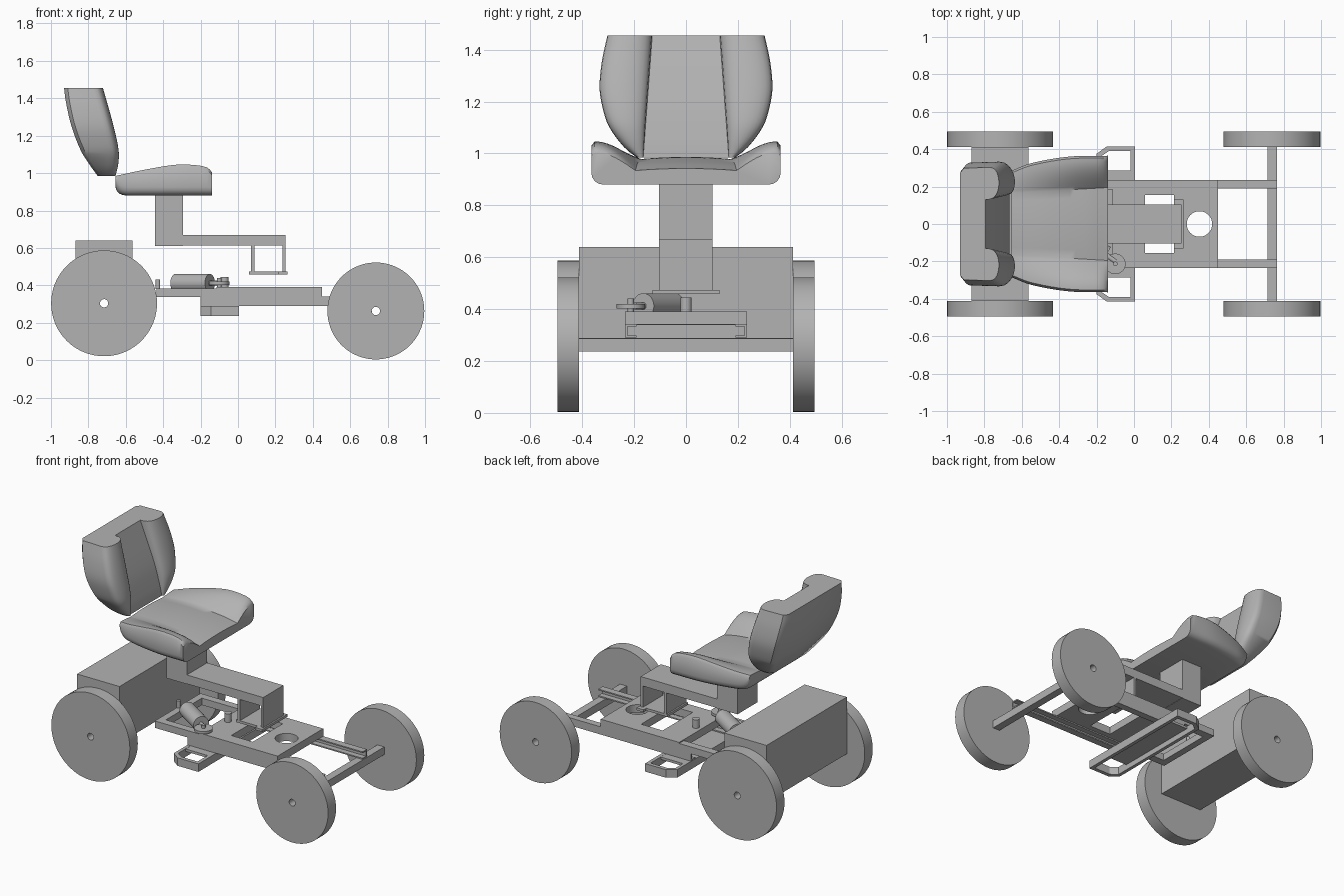
import bpy, bmesh, math
from mathutils import Vector

if "Cube" in bpy.data.objects:
    bpy.data.objects.remove(bpy.data.objects["Cube"], do_unlink=True)

grey = bpy.data.materials.new("plain grey")
grey.use_nodes = True
grey.diffuse_color = (0.45, 0.45, 0.45, 1)
grey.node_tree.nodes["Principled BSDF"].inputs["Base Color"].default_value = grey.diffuse_color


def finish(name, bm, smooth=None):
    """Turn a bmesh into a named grey object, optionally smooth shaded."""
    bmesh.ops.recalc_face_normals(bm, faces=bm.faces[:])
    mesh = bpy.data.meshes.new(name)
    bm.to_mesh(mesh)
    bm.free()
    mesh.materials.append(grey)
    ob = bpy.data.objects.new(name, mesh)
    bpy.context.collection.objects.link(ob)
    if smooth:
        activate(ob)
        bpy.ops.object.shade_smooth_by_angle(angle=math.radians(smooth))
    return ob


def activate(ob):
    bpy.ops.object.select_all(action='DESELECT')
    ob.select_set(True)
    bpy.context.view_layer.objects.active = ob


def loft(name, rings, smooth=None, closed=False):
    """Skin matching rings; cap both ends unless the rings form a loop."""
    bm = bmesh.new()
    rows = [[bm.verts.new(p) for p in ring] for ring in rings]
    pairs = list(zip(rows, rows[1:])) + ([(rows[-1], rows[0])] if closed else [])
    for a, b in pairs:
        for i in range(len(a)):
            j = (i + 1) % len(a)
            bm.faces.new((a[i], a[j], b[j], b[i]))
    if not closed:
        bm.faces.new(rows[0])
        bm.faces.new(rows[-1])
    return finish(name, bm, smooth)


def box(name, x, y, z):
    return loft(name, [[(x[0], y[0], h), (x[1], y[0], h), (x[1], y[1], h), (x[0], y[1], h)] for h in z])


def rod(name, start, end, radius, n=40):
    """Solid cylinder between two points."""
    start, end = Vector(start), Vector(end)
    turn = (end - start).to_track_quat('Z', 'Y')
    circle = [turn @ Vector((radius * math.cos(k * math.tau / n), radius * math.sin(k * math.tau / n), 0))
              for k in range(n)]
    return loft(name, [[p + c for c in circle] for p in (start, end)], 40)


def cut(ob, cutter):
    """Subtract the cutter and discard it."""
    cutter.hide_render = True
    mod = ob.modifiers.new("cut", 'BOOLEAN')
    mod.object, mod.operation, mod.solver = cutter, 'DIFFERENCE', 'EXACT'
    activate(ob)
    bpy.ops.object.modifier_apply(modifier=mod.name)
    bpy.data.objects.remove(cutter, do_unlink=True)


def curve_at(points, t):
    """Smoothly interpolate a few (t, value) points."""
    if t <= points[0][0]:
        return points[0][1]
    for i in range(len(points) - 1):
        (t0, v0), (t1, v1) = points[i], points[i + 1]
        if t <= t1:
            before, after = points[max(i - 1, 0)], points[min(i + 2, len(points) - 1)]
            h, u = t1 - t0, (t - t0) / (t1 - t0)
            m0 = (v1 - before[1]) / (t1 - before[0]) * h
            m1 = (after[1] - v0) / (after[0] - t0) * h
            return ((2*u**3 - 3*u*u + 1) * v0 + (u**3 - 2*u*u + u) * m0
                    + (3*u*u - 2*u**3) * v1 + (u**3 - u*u) * m1)
    return points[-1][1]


SIDES = (("right", -1), ("left", 1))
REAR_X, REAR_Z, FRONT_X, FRONT_Z = -0.716, 0.304, 0.737, 0.263
BORE = 0.022

# Wheels: flat discs with a bored hub
for end, x, z, r in (("rear", REAR_X, REAR_Z, 0.283), ("front", FRONT_X, FRONT_Z, 0.259)):
    for side, s in SIDES:
        section = ((BORE, 0.413), (r, 0.413), (r, 0.495), (BORE, 0.495))
        n = 72
        rings = [[(x + q * math.cos(k * math.tau / n), s * y, z + q * math.sin(k * math.tau / n))
                  for q, y in section] for k in range(n)]
        loft(f"{end}_{side}_wheel", rings, 40, closed=True)

# Rear housing and front axle, bored in line with the hubs
housing = box("rear_housing", (-0.87, -0.565), (-0.413, 0.413), (0.27, 0.64))
cut(housing, rod("bore", (REAR_X, -0.6, REAR_Z), (REAR_X, 0.6, REAR_Z), BORE))
axle = box("front_axle", (0.715, 0.765), (-0.413, 0.413), (0.237, 0.287))
cut(axle, rod("bore", (FRONT_X, -0.6, FRONT_Z), (FRONT_X, 0.6, FRONT_Z), BORE))

# Chassis: C-section rails, rear bars, deck plate with openings
channel = ((0.235, 0.29), (0.235, 0.34), (0.19, 0.34), (0.19, 0.332),
           (0.226, 0.332), (0.226, 0.298), (0.19, 0.298), (0.19, 0.29))
for side, s in SIDES:
    loft(f"{side}_rail", [[(x, s * y, z) for y, z in channel] for x in (-0.2, 0.765)])
    box(f"{side}_rear_bar", (-0.435, -0.115), sorted((s * 0.185, s * 0.235)), (0.338, 0.383))
box("rear_crossbar", (-0.435, -0.39), (-0.19, 0.19), (0.338, 0.383))
rod("rear_pin", (-0.428, 0, 0.38), (-0.428, 0, 0.43), 0.012)
deck = box("deck_plate", (-0.115, 0.45), (-0.235, 0.235), (0.34, 0.39))
cut(deck, rod("round_opening", (0.35, 0, 0.3), (0.35, 0, 0.45), 0.068, 64))
cut(deck, box("square_opening", (0.06, 0.215), (-0.155, 0.155), (0.3, 0.45)))

# Footrest: chamfered hoop with a covered middle and open ends
outer = ((-0.2, -0.375), (-0.145, -0.415), (0.005, -0.415),
         (0.005, 0.415), (-0.145, 0.415), (-0.2, 0.375))
inner = ((-0.178, -0.36), (-0.135, -0.39), (-0.018, -0.39),
         (-0.018, 0.39), (-0.135, 0.39), (-0.178, 0.36))
loft("footrest_frame", [[(*o, 0.237), (*o, 0.289), (*i, 0.289), (*i, 0.237)]
                        for o, i in zip(outer, inner)], closed=True)
box("footrest_cover", (-0.19, -0.01), (-0.285, 0.285), (0.272, 0.288))

# Motor, pulley and steering knob
rod("motor", (-0.335, -0.045, 0.412), (-0.15, -0.165, 0.412), 0.049)
rod("motor_shaft", (-0.15, -0.165, 0.412), (-0.1, -0.2, 0.412), 0.014)
rod("pulley", (-0.1, -0.213, 0.403), (-0.1, -0.213, 0.42), 0.055)
rod("pulley_hub", (-0.1, -0.213, 0.385), (-0.1, -0.213, 0.44), 0.012)
rod("knob", (-0.072, 0, 0.385), (-0.072, 0, 0.445), 0.022)

# Seat support: post, arm and hanging bracket
box("seat_post", (-0.443, -0.295), (-0.105, 0.103), (0.61, 0.9))
box("seat_arm", (-0.295, 0.255), (-0.105, 0.103), (0.612, 0.67))
box("bracket_rear_wall", (0.07, 0.087), (-0.105, 0.103), (0.47, 0.612))
box("bracket_front_wall", (0.238, 0.255), (-0.105, 0.103), (0.47, 0.612))
box("bracket_base", (0.06, 0.265), (-0.105, 0.103), (0.458, 0.474))
box("bracket_foot", (0.215, 0.265), (-0.13, 0.13), (0.458, 0.474))

# Seat cushion: raised side bolsters around a dished centre
crest = [(-0.655, 0.985), (-0.5, 1.018), (-0.33, 1.045), (-0.22, 1.042), (-0.16, 1.028), (-0.14, 1.005)]
dish = [(-0.655, 0.985), (-0.45, 0.985), (-0.25, 0.965), (-0.14, 0.942)]
width = [(-0.655, 0.285), (-0.55, 0.325), (-0.35, 0.36), (-0.14, 0.365)]
under = [(-0.655, 0.925), (-0.645, 0.9), (-0.62, 0.884), (-0.59, 0.88)]


def cushion_ring(x):
    w, top, mid, low = (curve_at(c, x) for c in (width, crest, dish, under))
    groove = 0.165 + 0.03 * (x + 0.655) / 0.515
    half = [(groove * k / 4, mid - 0.008 * (k / 4) ** 2) for k in range(5)]
    edge = half[-1][1]
    for k in range(1, 11):
        t = k / 10
        half.append((groove + (w - 0.012 - groove) * t, edge + (top - edge) * math.sin(t * math.pi / 2)))
    half.append((w, top - 0.015))
    half += [(w - 0.045 * (1 - math.cos(a * math.pi / 8)), low + 0.045 * (1 - math.sin(a * math.pi / 8)))
             for a in range(5)]
    mirrored = [(-y, z) for y, z in reversed(half[1:])]
    return [(x, y, z) for y, z in half + mirrored]


stations = [-0.655, -0.65, -0.645, -0.635, -0.62, -0.605] + [-0.59 + 0.025 * k for k in range(18)] + [-0.15, -0.14]
loft("seat_cushion", [cushion_ring(x) for x in stations], 40)

# Backrest: swept back, rounded bolsters and a recessed centre panel
rear = [(0.985, -0.75), (1.04, -0.79), (1.12, -0.84), (1.25, -0.89), (1.38, -0.92), (1.455, -0.93)]
front = [(0.985, -0.655), (1.05, -0.64), (1.12, -0.638), (1.25, -0.665), (1.455, -0.722)]
recess = [(0.985, -0.665), (1.05, -0.675), (1.2, -0.71), (1.455, -0.795)]
span = [(0.985, 0.19), (1.02, 0.235), (1.1, 0.295), (1.17, 0.32), (1.25, 0.333), (1.35, 0.325), (1.455, 0.303)]


def backrest_ring(z):
    w, xr, xf, xc = (curve_at(c, z) for c in (span, rear, front, recess))
    groove = 0.165 - 0.035 * (z - 0.985) / 0.47
    half = [(xr, 0), (xr, w - 0.03), (xr + 0.02, w - 0.005)]
    # Bolster front as a flattened arch from the outer side to the groove
    for k in range(13):
        a = math.pi * k / 12
        y = (w + groove) / 2 + (w - groove) / 2 * math.cos(a)
        base = xc if a > math.pi / 2 else xf - 0.055
        half.append((base + (xf - base) * math.sin(a) ** 0.7, y))
    half += [(xc, groove / 2), (xc, 0)]
    mirrored = [(x, -y) for x, y in reversed(half[1:-1])]
    return [(x, y, z) for x, y in half + mirrored]


loft("seat_backrest", [backrest_ring(0.985 + 0.47 * k / 24) for k in range(25)], 40)
